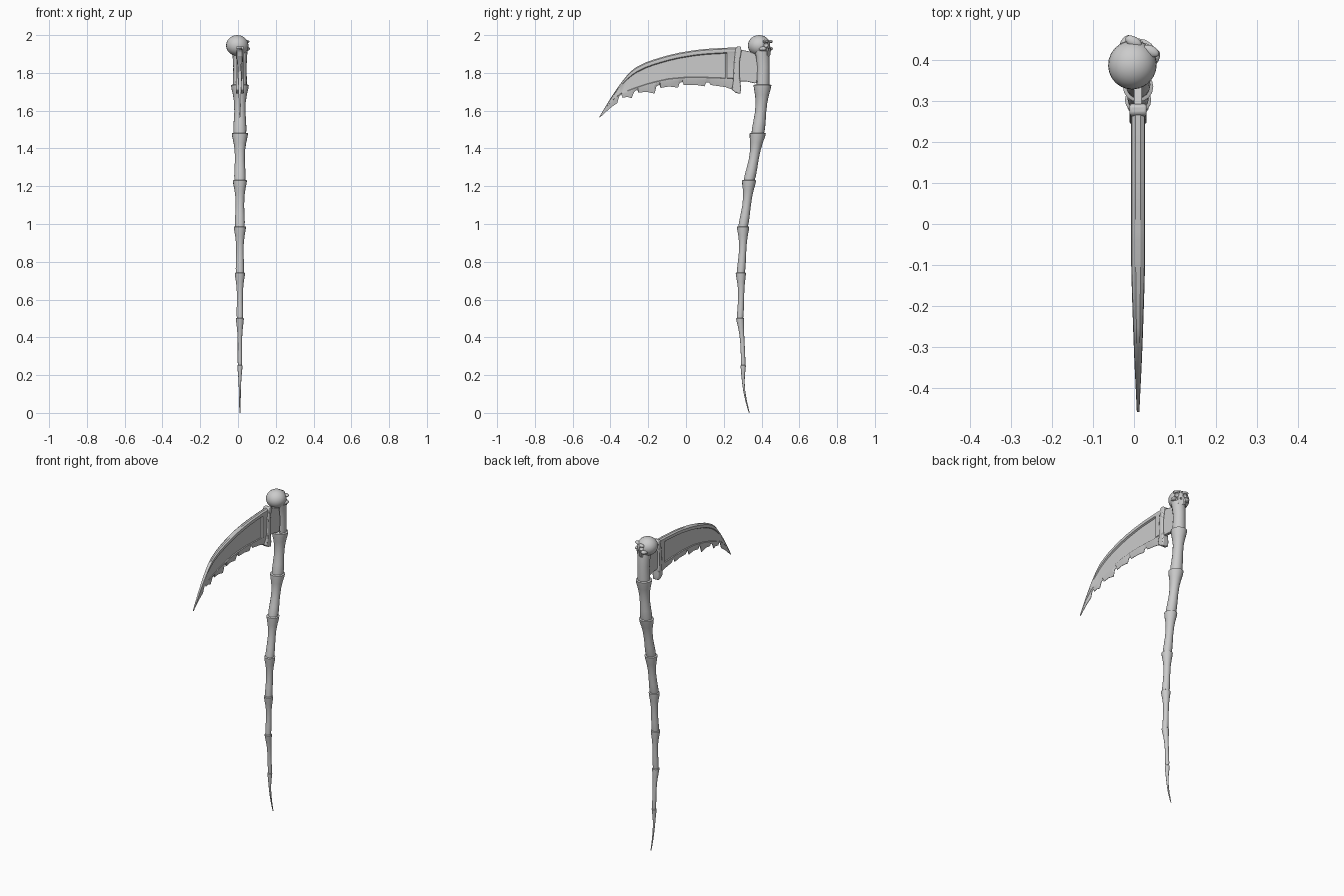
import bpy, bmesh
from math import sin, cos, pi, radians
from mathutils import Matrix, Vector

if "Cube" in bpy.data.objects:
    bpy.data.objects.remove(bpy.data.objects["Cube"])

CX = 0.01  # centre plane of shaft and blade


def finish(name, bm, angle=35):
    bmesh.ops.recalc_face_normals(bm, faces=bm.faces)
    me = bpy.data.meshes.new(name)
    bm.to_mesh(me)
    bm.free()
    ob = bpy.data.objects.new(name, me)
    bpy.context.collection.objects.link(ob)
    bpy.ops.object.select_all(action='DESELECT')
    ob.select_set(True)
    bpy.context.view_layer.objects.active = ob
    bpy.ops.object.shade_smooth_by_angle(angle=radians(angle))
    return ob


def loft(name, rings, angle=35):
    bm = bmesh.new()
    loops = [[bm.verts.new(p) for p in r] for r in rings]
    n = len(loops[0])
    for a, b in zip(loops, loops[1:]):
        for i in range(n):
            j = (i + 1) % n
            bm.faces.new((a[i], a[j], b[j], b[i]))
    bm.faces.new(loops[0])
    bm.faces.new(loops[-1])
    return finish(name, bm, angle)


def circle(x, y, z, r, n=16):
    return [(x + r * cos(2 * pi * i / n), y + r * sin(2 * pi * i / n), z) for i in range(n)]


def plate(name, outline, half, bevel=0.0):
    # side outline in (y, z), extruded across x
    ob = loft(name, [[(CX + s * half, y, z) for y, z in outline] for s in (-1, 1)])
    if bevel:
        m = ob.modifiers.new("bevel", 'BEVEL')
        m.width, m.segments = bevel, 2
    return ob


def ball(name, loc, scale, seg=20):
    bm = bmesh.new()
    bmesh.ops.create_uvsphere(bm, u_segments=seg, v_segments=seg // 2 + 2, radius=1,
                              matrix=Matrix.Translation(loc) @ Matrix.Diagonal((*scale, 1)))
    return finish(name, bm)


def boolean(ob, tool, op):
    # apply the boolean and drop the helper
    tool.hide_render = True
    m = ob.modifiers.new(op, 'BOOLEAN')
    m.operation, m.object, m.solver = op, tool, 'EXACT'
    bpy.ops.object.select_all(action='DESELECT')
    bpy.context.view_layer.objects.active = ob
    ob.select_set(True)
    bpy.ops.object.modifier_apply(modifier=m.name)
    bpy.data.objects.remove(tool)


def interp(pts, y):
    for (a, za), (b, zb) in zip(pts, pts[1:]):
        if a >= y >= b:
            return za + (zb - za) * (a - y) / (a - b)
    return pts[-1][1]


# Shaft: flared bone segments, (y, z, collar radius) at each joint
joints = [(.335, 0, .003), (.303, .25, .014), (.286, .50, .021), (.29, .74, .027),
          (.302, .985, .032), (.334, 1.23, .037), (.38, 1.48, .043), (.405, 1.735, .047)]
shape = [(-.03, .76), (.1, .80), (.25, .74), (.45, .66), (.65, .68), (.8, .80), (.93, .96), (1, 1)]
for k, ((y0, z0, r0), (y1, z1, r1)) in enumerate(zip(joints, joints[1:])):
    rings = []
    for t, f in shape:
        t = max(t, 0) if k == 0 else t
        r = (r0 + (r1 - r0) * t) * f
        bow = (-.012 if k == 0 else .004) * sin(pi * max(t, 0))
        rings.append(circle(CX, y0 + (y1 - y0) * t + bow, z0 + (z1 - z0) * t, r))
    rings.append(circle(CX, y1, z1 + .003, r1 * .85))
    loft(f"shaft_segment_{k + 1}", rings)

# Forked head that holds the blade
fork = loft("forked_head", [circle(CX, y, z, r) for y, z, r in
            [(.405, 1.72, .036), (.406, 1.76, .037), (.408, 1.83, .035), (.404, 1.88, .038), (.398, 1.915, .04)]])
boolean(fork, plate("slot_cutter", [(.30, 1.738), (.415, 1.738), (.415, 1.90), (.30, 1.90)], .018), 'DIFFERENCE')

# Tang and collar at the blade root
plate("blade_tang", [(.28, 1.925), (.33, 1.915), (.372, 1.90), (.415, 1.89), (.415, 1.75),
                     (.36, 1.745), (.32, 1.755), (.28, 1.755)], .010, .003)
plate("blade_collar", [(.262, 1.928), (.268, 1.94), (.29, 1.94), (.294, 1.915), (.284, 1.86), (.284, 1.78),
                       (.292, 1.72), (.288, 1.688), (.262, 1.695), (.242, 1.712), (.25, 1.75), (.254, 1.85)], .021, .006)

# Blade: thick rims, recessed panel and bitten cutting edge
spine = [(.29, 1.935), (.18, 1.932), (.07, 1.924), (-.03, 1.908), (-.10, 1.892), (-.20, 1.862), (-.265, 1.83),
         (-.30, 1.802), (-.34, 1.752), (-.385, 1.69), (-.46, 1.565)]
lower = [(.29, 1.767), (.15, 1.773), (.02, 1.777), (-.1, 1.766), (-.2, 1.742), (-.28, 1.715), (-.35, 1.688),
         (-.40, 1.645), (-.46, 1.564)]
edge = [(.27, 1.705), (.24, 1.714), (.216, 1.722), (.208, 1.725), (.13, 1.736), (.122, 1.75), (.108, 1.75),
        (.098, 1.729), (.05, 1.737), (-.012, 1.737), (-.018, 1.752), (-.033, 1.748), (-.042, 1.722), (-.09, 1.728),
        (-.135, 1.72), (-.14, 1.737), (-.156, 1.73), (-.166, 1.69), (-.21, 1.70), (-.252, 1.695), (-.258, 1.712),
        (-.274, 1.70), (-.288, 1.666), (-.31, 1.673), (-.335, 1.668), (-.342, 1.685), (-.354, 1.675),
        (-.364, 1.640), (-.40, 1.615), (-.458, 1.562)]
sections = []
for y, ze in edge:
    zt, zl = interp(spine, y), interp(lower, y)
    zl = max(zl, ze + .004)
    w = .017 if y > -.1 else .017 * max(.06, (y + .46) / .36) ** .6
    rim = min(.03, (zt - zl) * .28)
    p = w * .35 if -.335 < y < .212 else w * .8
    half = [(w * .35, zt), (w * .9, zt - rim * .22), (w, zt - rim * .5), (w * .9, zt - rim * .85), (p, zt - rim),
            (p, zl + rim * .1), (w * .62, zl), (w * .55, zl - (zl - ze) * .3), (.0012, ze)]
    sections.append([(CX + x, y, z) for x, z in half] + [(CX - x, y, z) for x, z in reversed(half)])
loft("blade", sections, 30)

# Skull: cranium, brow, cheeks and upper jaw merged, then sockets cut (face along +y)
skull = ball("skull", (0, -.004, .003), (.059, .060, .055), 24)
bm = bmesh.new()
bmesh.ops.create_cube(bm, size=1, matrix=Matrix.Translation((0, .034, -.031)) @ Matrix.Diagonal((.056, .05, .056, 1)))
for v in bm.verts:
    if v.co.z < -.03:
        v.co.x *= .8
        v.co.y -= .006
bmesh.ops.bevel(bm, geom=bm.edges[:], offset=.008, segments=2, affect='EDGES')
boolean(skull, finish("jaw_block", bm), 'UNION')
for s in (-1, 1):
    boolean(skull, ball("cheek", (s * .036, .034, -.014), (.016, .024, .012), 12), 'UNION')
    boolean(skull, ball("brow", (s * .024, .047, .024), (.022, .013, .009), 12), 'UNION')
for s in (-1, 1):
    boolean(skull, ball("eye_cutter", (s * .025, .060, .006), (.0155, .024, .014), 12), 'DIFFERENCE')
boolean(skull, ball("nose_cutter", (0, .063, -.018), (.007, .014, .01), 8), 'DIFFERENCE')
skull.matrix_world = Matrix.Translation((-.002, .391, 1.942)) @ Matrix.Rotation(radians(-28), 4, 'Z')
bpy.ops.object.select_all(action='DESELECT')
skull.select_set(True)
bpy.context.view_layer.objects.active = skull
bpy.ops.object.shade_smooth_by_angle(angle=radians(35))
